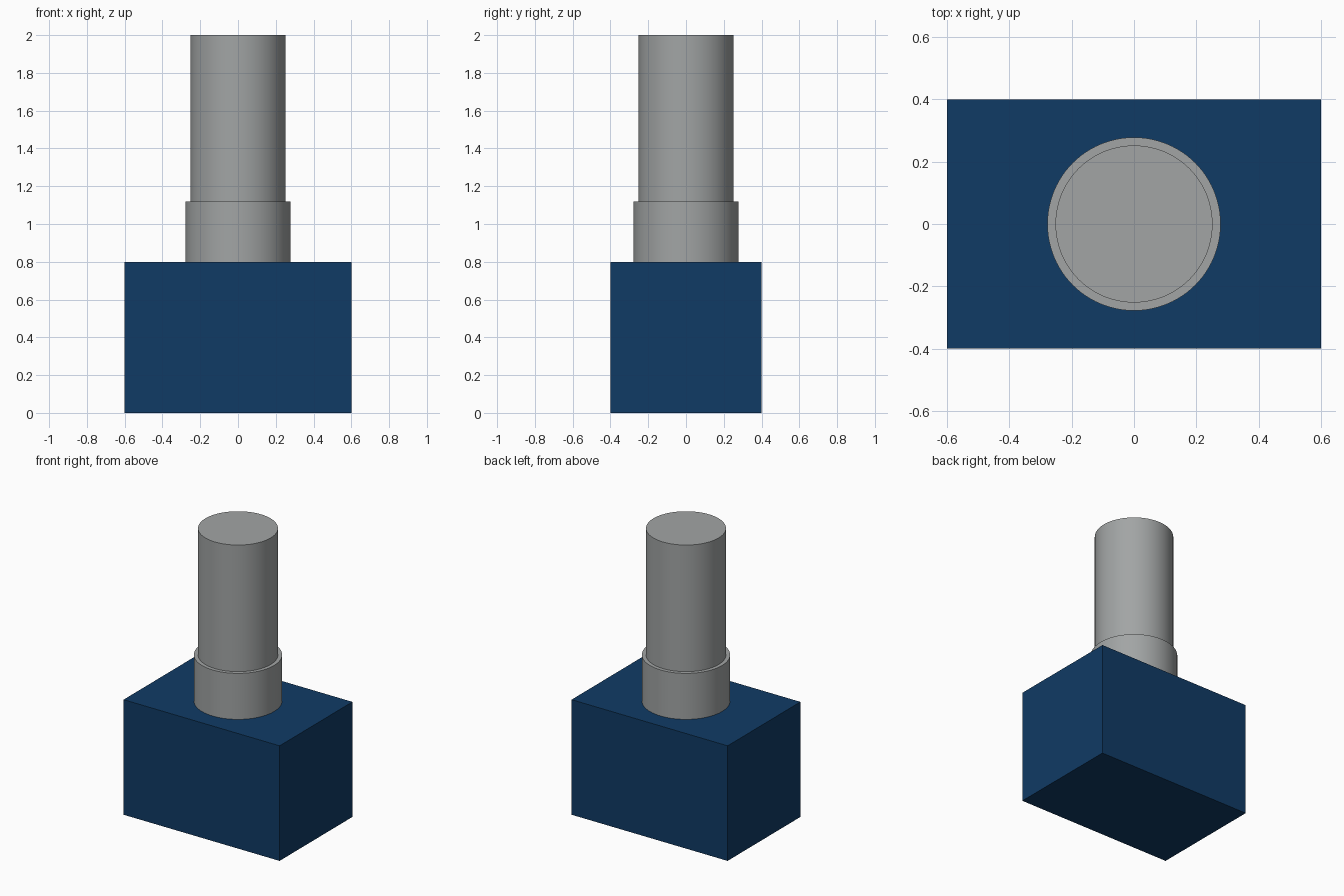
import bpy
import math

if "Cube" in bpy.data.objects:
    bpy.data.objects.remove(bpy.data.objects["Cube"])


def material(name, colour):
    mat = bpy.data.materials.new(name)
    mat.diffuse_color = (*colour, 1)
    mat.use_nodes = True
    mat.node_tree.nodes["Principled BSDF"].inputs["Base Color"].default_value = mat.diffuse_color
    return mat


blue = material("dark blue", (0.005, 0.043, 0.13))
grey = material("light grey", (0.36, 0.375, 0.375))


def cylinder(name, radius, bottom, top):
    bpy.ops.mesh.primitive_cylinder_add(
        vertices=96, radius=radius, depth=top - bottom,
        location=(0, 0, (bottom + top) / 2))
    obj = bpy.context.object
    obj.name = name
    obj.data.materials.append(grey)
    bpy.ops.object.shade_smooth_by_angle(angle=math.radians(30))


# Rectangular base block
bpy.ops.mesh.primitive_cube_add(size=1, location=(0, 0, 0.4))
base = bpy.context.object
base.name = "base_block"
base.scale = (1.2, 0.8, 0.8)
bpy.ops.object.transform_apply(location=False, rotation=False, scale=True)
base.data.materials.append(blue)

# Wider collar on the block, then the tall shaft rising from it
cylinder("collar", 0.278, 0.8, 1.12)
cylinder("shaft", 0.252, 1.12, 2.0)
